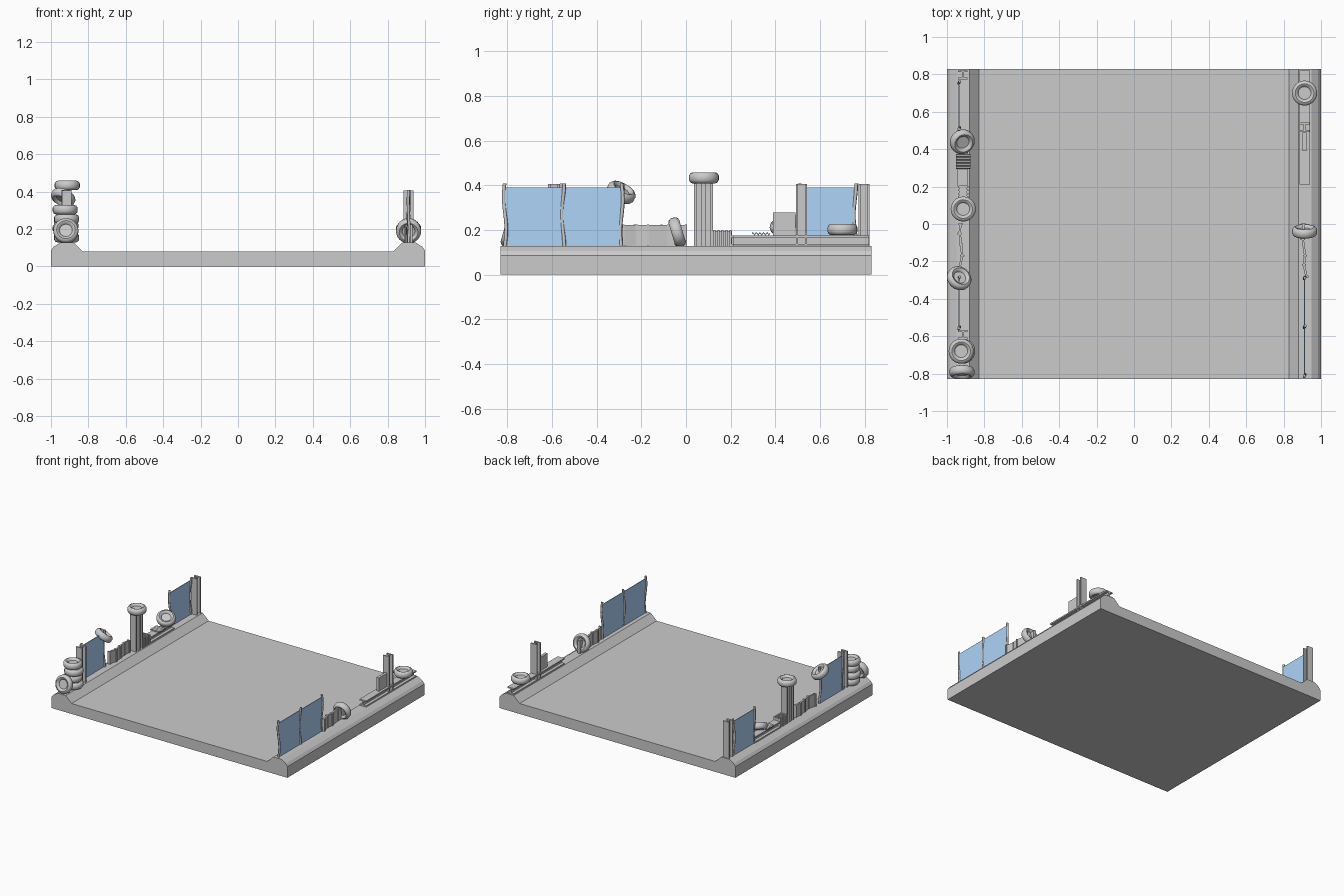
import bpy, bmesh, math
from mathutils import Vector

if "Cube" in bpy.data.objects:
    bpy.data.objects.remove(bpy.data.objects["Cube"])

TOP = 0.128            # top of the kerbs
LX, RX = -0.915, 0.912  # kerb centre lines


def mesh_object(name, bm):
    bmesh.ops.recalc_face_normals(bm, faces=bm.faces)
    me = bpy.data.meshes.new(name)
    bm.to_mesh(me)
    bm.free()
    ob = bpy.data.objects.new(name, me)
    bpy.context.collection.objects.link(ob)
    return ob


def extrude_profile(name, pts, vec):
    bm = bmesh.new()
    f = bm.faces.new([bm.verts.new(p) for p in pts])
    r = bmesh.ops.extrude_face_region(bm, geom=[f], use_keep_orig=True)
    verts = [g for g in r["geom"] if isinstance(g, bmesh.types.BMVert)]
    bmesh.ops.translate(bm, vec=vec, verts=verts)
    return mesh_object(name, bm)


def box(name, lo, hi):
    pts = [(lo[0], lo[1], lo[2]), (hi[0], lo[1], lo[2]),
           (hi[0], hi[1], lo[2]), (lo[0], hi[1], lo[2])]
    return extrude_profile(name, pts, (0, 0, hi[2] - lo[2]))


def i_section(w, h, tf, tw):
    a, b = w / 2, h / 2
    return [(-a, -b), (a, -b), (a, -b + tf), (tw, -b + tf), (tw, b - tf), (a, b - tf),
            (a, b), (-a, b), (-a, b - tf), (-tw, b - tf), (-tw, -b + tf), (-a, -b + tf)]


def upright_beam(name, x, y, top=0.405, h=0.05):
    pts = [(x + u, y + v, TOP) for u, v in i_section(0.052, h, 0.01, 0.005)]
    return extrude_profile(name, pts, (0, 0, top - TOP))


def lying_beam(name, x, y0, y1):
    pts = [(x + u, y0, TOP + 0.024 + v) for u, v in i_section(0.056, 0.048, 0.01, 0.006)]
    return extrude_profile(name, pts, (0, y1 - y0, 0))


def tyre(name, loc, axis=(0, 0, 1), seg=24):
    # half profile (radius, height) with a recessed centre
    half = [(0.034, 0.010), (0.040, 0.020), (0.050, 0.025), (0.060, 0.021), (0.067, 0.010)]
    prof = half + [(r, -z) for r, z in reversed(half)]
    bm = bmesh.new()
    rings = [[bm.verts.new((r * math.cos(2 * math.pi * i / seg),
                            r * math.sin(2 * math.pi * i / seg), z)) for i in range(seg)]
             for r, z in prof]
    for a, b in zip(rings, rings[1:]):
        for i in range(seg):
            j = (i + 1) % seg
            bm.faces.new((a[i], a[j], b[j], b[i]))
    bm.faces.new(rings[0])
    bm.faces.new(rings[-1])
    ob = mesh_object(name, bm)
    bpy.context.view_layer.objects.active = ob
    ob.select_set(True)
    bpy.ops.object.shade_smooth_by_angle(angle=math.radians(45))
    ob.select_set(False)
    ob.location = loc
    ob.rotation_mode = 'QUATERNION'
    ob.rotation_quaternion = Vector((0, 0, 1)).rotation_difference(Vector(axis))
    return ob


def bent_post(name, x, y, phase):
    cu = bpy.data.curves.new(name, 'CURVE')
    cu.dimensions = '3D'
    cu.bevel_depth = 0.008
    cu.bevel_resolution = 1
    cu.use_fill_caps = True
    sp = cu.splines.new('POLY')
    n = 8
    sp.points.add(n - 1)
    for i in range(n):
        t = i / (n - 1)
        w = 0.006 * math.sin(6 * t + phase)
        sp.points[i].co = (x + w * 0.5, y + w, TOP + t * 0.28, 1)
    ob = bpy.data.objects.new(name, cu)
    bpy.context.collection.objects.link(ob)


def ribbon_wall(name, path, half, z0, z1):
    left = [(x - half, y, z0) for x, y in path]
    right = [(x + half, y, z0) for x, y in reversed(path)]
    return extrude_profile(name, left + right, (0, 0, z1 - z0))


blue = bpy.data.materials.new("blue_sheet")
blue.diffuse_color = (0.42, 0.66, 0.95, 1)
blue.use_nodes = True
blue.node_tree.nodes["Principled BSDF"].inputs["Base Color"].default_value = blue.diffuse_color


def fence(name, x, posts):
    for i, y in enumerate(posts):
        bent_post(f"{name}_post_{i}", x, y, i * 1.7)
    panel = box(f"{name}_panel", (x - 0.002, posts[0], TOP), (x + 0.002, posts[-1], 0.39))
    panel.data.materials.append(blue)


# Floor slab with a raised kerb along each side
half = [(0.83, 0.08), (0.88, 0.128), (0.95, 0.128), (0.985, 0.105), (1.0, 0.085), (1.0, 0)]
prof = half + [(-x, z) for x, z in reversed(half)]
extrude_profile("track_base", [(x, -0.83, z) for x, z in prof], (0, 1.66, 0))

# Fences
fence("right_fence", RX, (-0.81, -0.55, -0.288))
fence("left_front_fence", -0.935, (-0.555, -0.288))
fence("left_rear_fence", -0.935, (0.51, 0.757))

# Low broken walls with upright ribs
walls = {
    "right_low_wall": [(0.922, -0.28), (0.908, -0.22), (0.915, -0.17), (0.902, -0.08), (0.906, 0.0)],
    "left_low_wall": [(-0.932, -0.23), (-0.918, -0.17), (-0.925, -0.11), (-0.932, -0.05), (-0.928, 0.0)],
}
for name, path in walls.items():
    ribbon_wall(name, path, 0.006, TOP, 0.222)
    for i, (x, y) in enumerate(path):
        box(f"{name}_rib_{i}", (x - 0.011, y - 0.005, TOP), (x + 0.011, y + 0.005, 0.224))

# Steel beams, right side
lying_beam("right_lying_beam", RX, 0.21, 0.82)
upright_beam("right_upright_beam", RX, 0.517)
box("right_scrap_plate", (0.902, 0.39, 0.175), (0.922, 0.49, 0.278))

# Steel beams, left side
upright_beam("left_rear_beam", LX, 0.797)
upright_beam("left_front_beam", LX, -0.592)
for i, y in enumerate((0.057, 0.099)):
    upright_beam(f"left_pillar_beam_{i}", LX, y, 0.41, 0.042)
lying_beam("left_lying_beam", LX, 0.2, 0.5)

# Ridged block beside the pillar
box("ridged_block", (-0.935, 0.12, TOP), (-0.893, 0.205, 0.195))
for i in range(5):
    y = 0.122 + i * 0.018
    box(f"block_ridge_{i}", (-0.942, y, TOP), (-0.886, y + 0.009, 0.2))

# Corrugated sheet lying on the left beam
n = 20
zig = [(0.295 + 0.08 * i / n, 0.183 + 0.005 * math.sin(i * math.pi / 2)) for i in range(n + 1)]
sec = [(-0.952, y, z + 0.003) for y, z in zig] + [(-0.952, y, z - 0.003) for y, z in reversed(zig)]
extrude_profile("corrugated_sheet", sec, (0.078, 0, 0))

# Tyres: corner stack, leaning, tilted and flat ones
for i in range(4):
    tyre(f"stack_tyre_{i}", (-0.92 + 0.004 * (-1) ** i, -0.68, TOP + 0.025 + i * 0.05))
tyre("corner_leaning_tyre", (-0.92, -0.792, 0.19), (0, -1, 0.28))
tyre("post_tyre", (-0.935, -0.29, 0.368), (0.38, 0.45, 0.8))
tyre("pillar_tyre", (-0.913, 0.08, 0.433))
tyre("left_tilted_tyre", (-0.918, 0.44, 0.225), (0.3, -0.35, 0.85))
tyre("right_leaning_tyre", (0.912, -0.04, 0.19), (0, 1, 0.3))
tyre("right_flat_tyre", (0.912, 0.70, 0.202))
